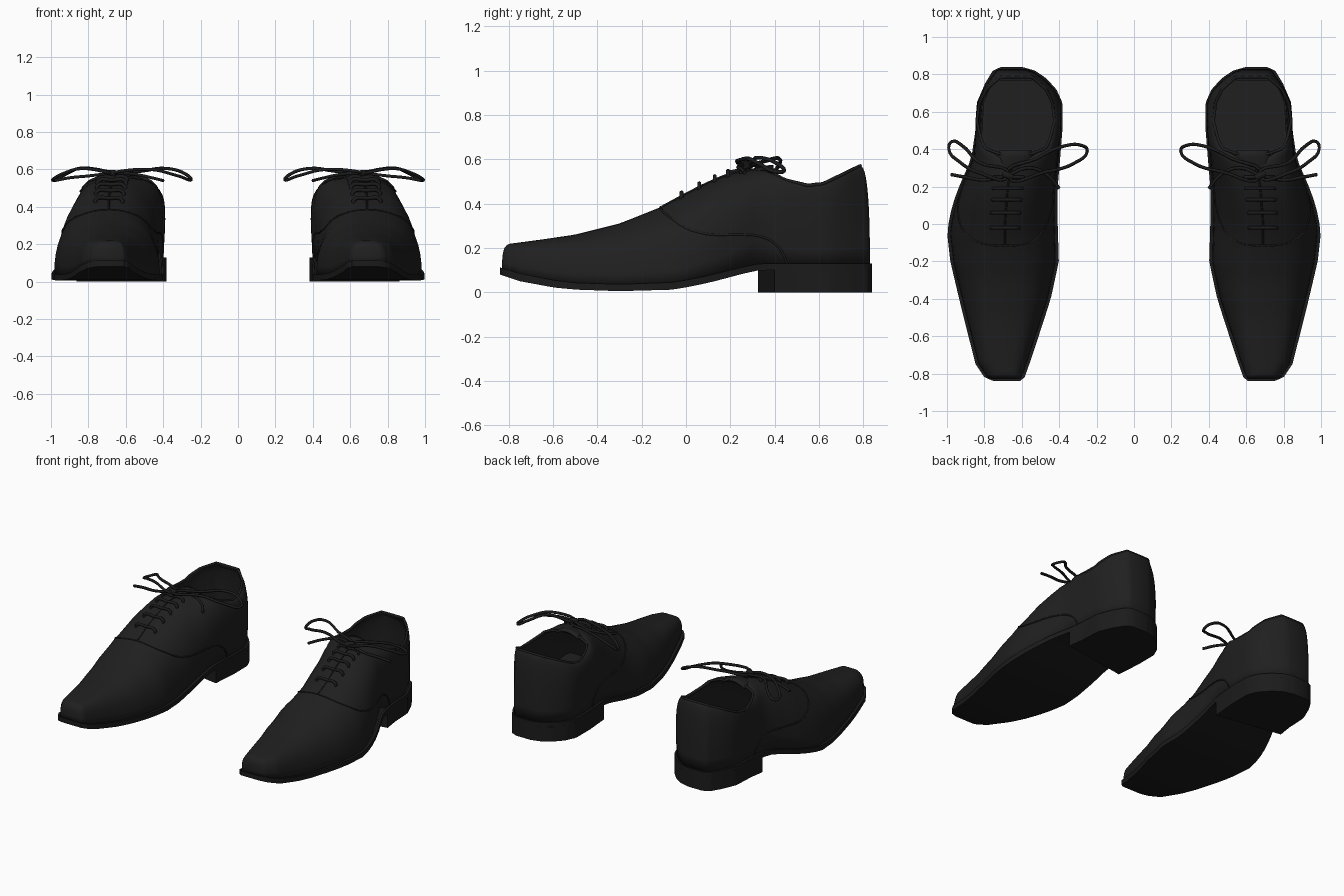
import bpy, bmesh, math
from mathutils import Vector

if "Cube" in bpy.data.objects:
    bpy.data.objects.remove(bpy.data.objects["Cube"])


def material(name, v):
    m = bpy.data.materials.new(name)
    m.diffuse_color = (v, v, v, 1)
    m.use_nodes = True
    m.node_tree.nodes["Principled BSDF"].inputs["Base Color"].default_value = m.diffuse_color
    return m


LEATHER = material("black leather", 0.014)
RUBBER = material("black rubber", 0.011)
LACE = material("black lace", 0.011)


def interp(table):
    def f(y):
        if y <= table[0][0]:
            return table[0][1]
        for (a, u), (b, v) in zip(table, table[1:]):
            if y <= b:
                return u + (v - u) * (y - a) / (b - a)
        return table[-1][1]
    return f


# Footprint of one shoe: inner and outer edges along y
inner = interp([(-.84, .61), (-.82, .585), (-.75, .56), (-.6, .51), (-.4, .445), (-.2, .402),
                (0, .408), (.2, .408), (.35, .395), (.5, .383), (.65, .383), (.72, .415),
                (.78, .47), (.82, .53), (.84, .6)])
outer = interp([(-.84, .75), (-.82, .80), (-.75, .847), (-.6, .885), (-.4, .935), (-.2, .982),
                (-.04, 1.0), (.1, .972), (.2, .935), (.35, .87), (.5, .848), (.65, .84),
                (.75, .797), (.82, .755), (.84, .71)])
# Sole underside and welt heights
sole_low = interp([(-.84, .08), (-.75, .05), (-.6, .022), (-.5, .012), (-.3, .005), (-.05, .012),
                   (.1, .042), (.3, .095), (.34, .1)])
sole_high = interp([(-.84, .112), (-.75, .085), (-.6, .055), (-.5, .043), (-.3, .036), (-.05, .045),
                    (.1, .075), (.3, .125), (.34, .13)])
# Upper: ridge height, ridge or collar half width and centre, section fullness
top_y = interp([(-.83, -.775), (-.5, -.5), (.4, .4), (.83, .785)])
top_z = interp([(-.775, .22), (-.5, .26), (-.3, .31), (-.1, .39), (0, .445), (.1, .495), (.2, .535),
                (.3, .555), (.37, .55), (.45, .505), (.55, .483), (.62, .49), (.785, .57)])
half = interp([(.33, 0), (.37, .13), (.45, .185), (.55, .207), (.65, .195), (.72, .16), (.785, .085)])
centre = interp([(-.8, .685), (0, .69), (.25, .67), (.35, .635), (.8, .63)])
fullness = interp([(-.83, .6), (-.5, .75), (0, .9), (.2, .8), (.3, .65), (.45, .8), (.83, .8)])
bulge = interp([(0, 0), (.3, .015), (.7, .015), (.83, 0)])


def finish(name, verts, faces, mat, solid=0, angle=35):
    me = bpy.data.meshes.new(name)
    me.from_pydata(verts, [], faces)
    bm = bmesh.new()
    bm.from_mesh(me)
    bmesh.ops.remove_doubles(bm, verts=bm.verts, dist=1e-4)
    if not solid:
        bmesh.ops.recalc_face_normals(bm, faces=bm.faces)
    bm.to_mesh(me)
    bm.free()
    me.materials.append(mat)
    for p in me.polygons:
        p.use_smooth = True
    me.set_sharp_from_angle(angle=math.radians(angle))
    ob = bpy.data.objects.new(name, me)
    bpy.context.collection.objects.link(ob)
    if solid:
        s = ob.modifiers.new("thickness", 'SOLIDIFY')
        s.thickness, s.offset = solid, -1
    ob.modifiers.new("pair", 'MIRROR').use_mirror_merge = False
    return ob


def slab(name, y0, y1, low, high, mat, inset=0, skew=0, n=40):
    """Footprint-shaped plate; skew sets the outer front corner further back."""
    verts, faces = [], []
    for k in range(n + 1):
        s = (1 - math.cos(math.pi * k / n)) / 2
        for edge, off, sh in ((inner, inset, 0), (outer, -inset, skew)):
            y = y0 + sh + (y1 - y0 - sh) * s
            verts += [(edge(y) + off, y, low(y)), (edge(y) + off, y, high(y))]
    for k in range(n):
        a, b = 4 * k, 4 * k + 4
        for i, j in ((0, 1), (1, 3), (3, 2), (2, 0)):
            faces.append((a + i, a + j, b + j, b + i))
    faces += [(0, 1, 3, 2), (4 * n, 4 * n + 2, 4 * n + 3, 4 * n + 1)]
    return finish(name, verts, faces, mat)


def base(side, y):
    return inner(y) + .016 if side < 0 else outer(y) - .016


def surf(side, y, th):
    """Point on the upper: th runs from 0 at the welt to pi/2 at the ridge or collar."""
    p, ty = fullness(y), top_y(y)
    c, s = max(math.cos(th), 0) ** p, max(math.sin(th), 0) ** p
    tx = centre(ty) + side * half(ty)
    zb = sole_high(y) - .008
    x = tx + (base(side, y) - tx) * c + side * bulge(y) * math.sin(2 * th)
    return Vector((x, ty + (y - ty) * c, zb + (top_z(ty) - zb) * s))


def at_height(side, y, z):
    zb = sole_high(y) - .008
    s = min(max((z - zb) / (top_z(top_y(y)) - zb), 0), 1)
    return surf(side, y, math.asin(s ** (1 / fullness(y))))


def at_offset(side, y, d):
    w = abs(base(side, y) - centre(y))
    return surf(side, y, math.acos((d / w) ** (1 / fullness(y))))


def tube(name, pts, r, mat, closed=False):
    cu = bpy.data.curves.new(name, 'CURVE')
    cu.dimensions = '3D'
    cu.bevel_depth, cu.bevel_resolution, cu.resolution_u = r, 1, 5
    cu.use_fill_caps = True
    sp = cu.splines.new('BEZIER')
    sp.bezier_points.add(len(pts) - 1)
    for b, co in zip(sp.bezier_points, pts):
        b.co = co
        b.handle_left_type = b.handle_right_type = 'AUTO'
    sp.use_cyclic_u = closed
    cu.materials.append(mat)
    ob = bpy.data.objects.new(name, cu)
    bpy.context.collection.objects.link(ob)
    ob.modifiers.new("pair", 'MIRROR').use_mirror_merge = False


# Sole, heel and insole
slab("sole", -.84, .84, sole_low, sole_high, RUBBER)
slab("heel", .325, .84, lambda y: 0, lambda y: .102, RUBBER, skew=.075)
slab("insole", -.1, .77, lambda y: .13, lambda y: .15, LEATHER, inset=.035)

# Leather upper: wall columns around the footprint, open at the collar
N, M = 50, 12
ys = [-.83 * math.cos(math.pi * k / N) for k in range(N + 1)]
columns = [(-1, y) for y in reversed(ys)] + [(1, y) for y in ys]
verts = [surf(s, y, math.pi / 2 * j / M) for s, y in columns for j in range(M + 1)]
faces = []
for i in range(len(columns)):
    a, b = i * (M + 1), (i + 1) % len(columns) * (M + 1)
    faces += [(a + j, b + j, b + j + 1, a + j + 1) for j in range(M)]
finish("upper", verts, faces, LEATHER, solid=.014, angle=50)

# Tongue rising under the knot
verts, faces = [], []
for y, z, w in ((.2, .525, .07), (.3, .558, .09), (.36, .572, .1), (.395, .575, .085)):
    for i in range(7):
        u = i / 3 - 1
        verts.append((centre(y) + u * w, y, z - .03 * u * u))
for k in range(3):
    for i in range(6):
        a = 7 * k + i
        faces.append((a, a + 1, a + 8, a + 7))
finish("tongue", verts, faces, LEATHER, solid=.012)

# Raised seam of the side panels, and the throat slit
SEAM = [(-.1, .36), (-.06, .33), (0, .29), (.06, .27), (.12, .26), (.25, .26),
        (.34, .25), (.4, .22), (.44, .17), (.455, .13)]
front = Vector((centre(-.115), -.115, top_z(-.115)))
tube("panel_seam", [at_height(-1, y, z) for y, z in reversed(SEAM)] + [front]
     + [at_height(1, y, z) for y, z in SEAM], .005, LEATHER)
tube("throat_slit", [(centre(y), y, top_z(y)) for y in (-.11, 0, .1, .2, .3)], .005, LEATHER)

# Collar binding
rim = [surf(-1, y, math.pi / 2) for y in reversed(ys) if y > .36]
rim += [surf(1, y, math.pi / 2) for y in ys if y > .36]
tube("collar_binding", rim, .008, LEATHER, closed=True)

# Lace bars
for i, y in enumerate((-.02, .06, .13, .19, .25)):
    up = Vector((0, 0, .012))
    ends = [at_offset(s, y, .07) for s in (-1, 1)]
    mid = Vector((centre(y), y, top_z(y)))
    tube(f"lace_bar_{i + 1}", [ends[0] - up, ends[0] + up, mid + up, ends[1] + up, ends[1] - up],
         .010, LACE)

# Bow: knot, two loops and two loose ends
KNOT = (.675, .26, .58)
tube("knot", [(.65, .25, .575), KNOT, (.70, .27, .575)], .02, LACE)
tube("outer_loop", [KNOT, (.83, .275, .605), (.93, .33, .58), (.99, .40, .545), (.975, .44, .545),
                    (.92, .42, .575), (.83, .33, .608)], .009, LACE, closed=True)
tube("inner_loop", [KNOT, (.52, .35, .59), (.38, .415, .605), (.28, .42, .575), (.25, .39, .545),
                    (.32, .325, .565), (.47, .28, .60)], .009, LACE, closed=True)
tube("outer_lace_end", [KNOT, (.80, .235, .565), (.90, .25, .555), (.98, .265, .54)], .009, LACE)
tube("inner_lace_end", [KNOT, (.56, .30, .575), (.46, .26, .555), (.40, .19, .54)], .009, LACE)
